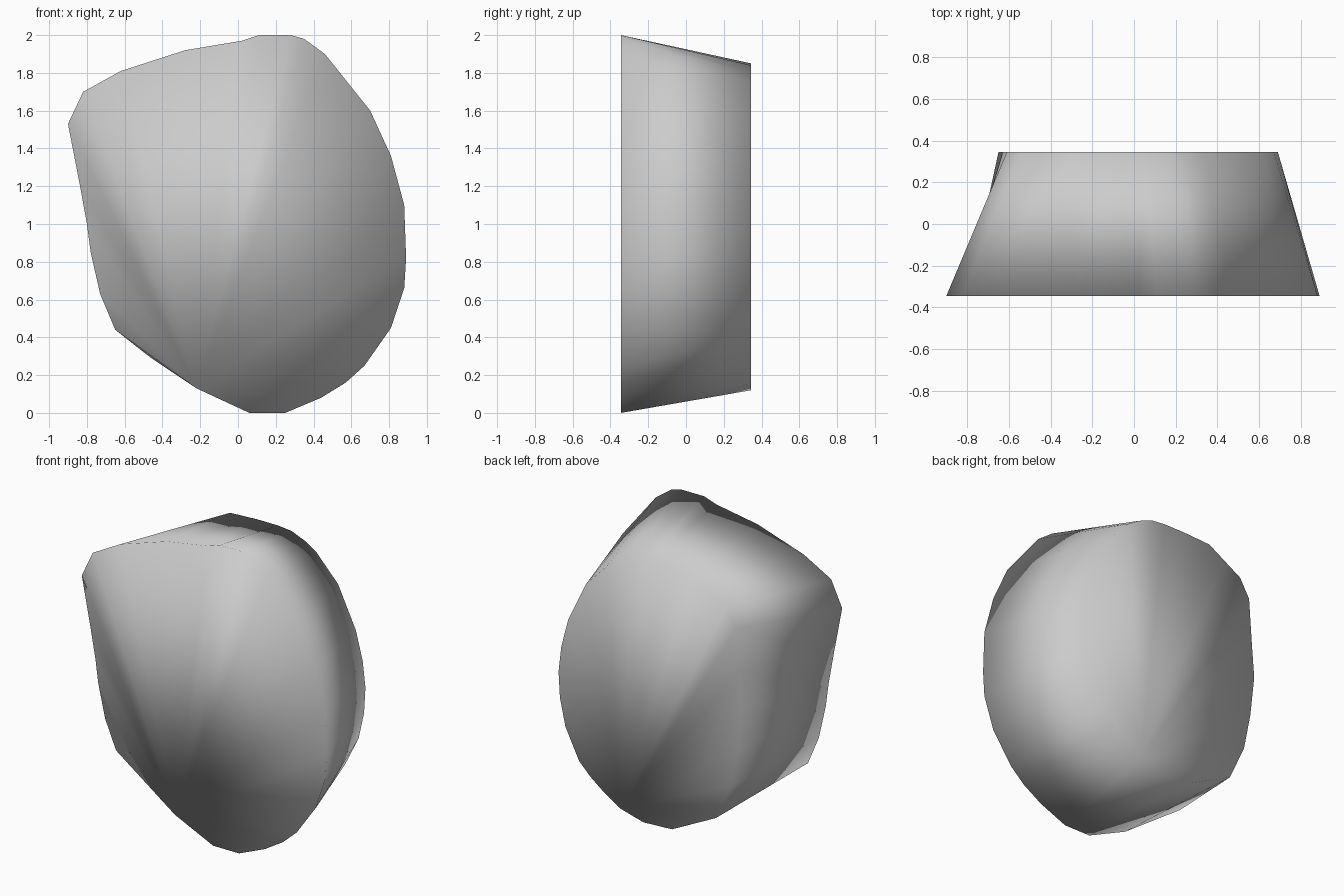
import bpy, bmesh

if "Cube" in bpy.data.objects:
    bpy.data.objects.remove(bpy.data.objects["Cube"])

# Matching outlines (x, z), clockwise from the top: wide front face, smaller back face
FRONT = [(.11, 2), (.28, 2), (.35, 1.98), (.46, 1.9), (.7, 1.6), (.81, 1.36), (.88, 1.1),
         (.89, .82), (.88, .66), (.81, .45), (.67, .25), (.57, .16), (.44, .08), (.25, 0),
         (.06, 0), (-.22, .13), (-.65, .44), (-.73, .63), (-.78, .85), (-.8, 1), (-.84, 1.22),
         (-.9, 1.53), (-.82, 1.7), (-.62, 1.81), (-.28, 1.92), (.02, 1.97)]
BACK = [(.05, 1.85), (.15, 1.84), (.25, 1.8), (.33, 1.75), (.49, 1.58), (.62, 1.31), (.67, 1.12),
        (.69, .95), (.68, .78), (.64, .6), (.54, .4), (.46, .32), (.37, .25), (.235, .165),
        (.07, .12), (-.14, .13), (-.46, .29), (-.57, .53), (-.62, .78), (-.65, 1.05), (-.63, 1.3),
        (-.61, 1.58), (-.54, 1.7), (-.42, 1.77), (-.3, 1.84), (-.1, 1.85)]
HALF_DEPTH = 0.345


def ring(bm, outline, y):
    return [bm.verts.new((x, y, z)) for x, z in outline]


def fan_cap(bm, verts, apex):
    """Close a ring with triangles spreading from one rim vertex."""
    n = len(verts)
    for k in range(1, n - 1):
        bm.faces.new((verts[apex], verts[(apex + k) % n], verts[(apex + k + 1) % n]))


bm = bmesh.new()
front = ring(bm, FRONT, -HALF_DEPTH)
back = ring(bm, BACK, HALF_DEPTH)

# Flat front and back faces
fan_cap(bm, front, 15)
fan_cap(bm, back, 13)

# Tapered rim
for i in range(len(front)):
    j = (i + 1) % len(front)
    bm.faces.new((front[i], front[j], back[j], back[i]))

bmesh.ops.recalc_face_normals(bm, faces=bm.faces)
for f in bm.faces:
    f.smooth = True

# Stone slab
mesh = bpy.data.meshes.new("stone_slab")
bm.to_mesh(mesh)
bm.free()
slab = bpy.data.objects.new("stone_slab", mesh)
bpy.context.collection.objects.link(slab)
